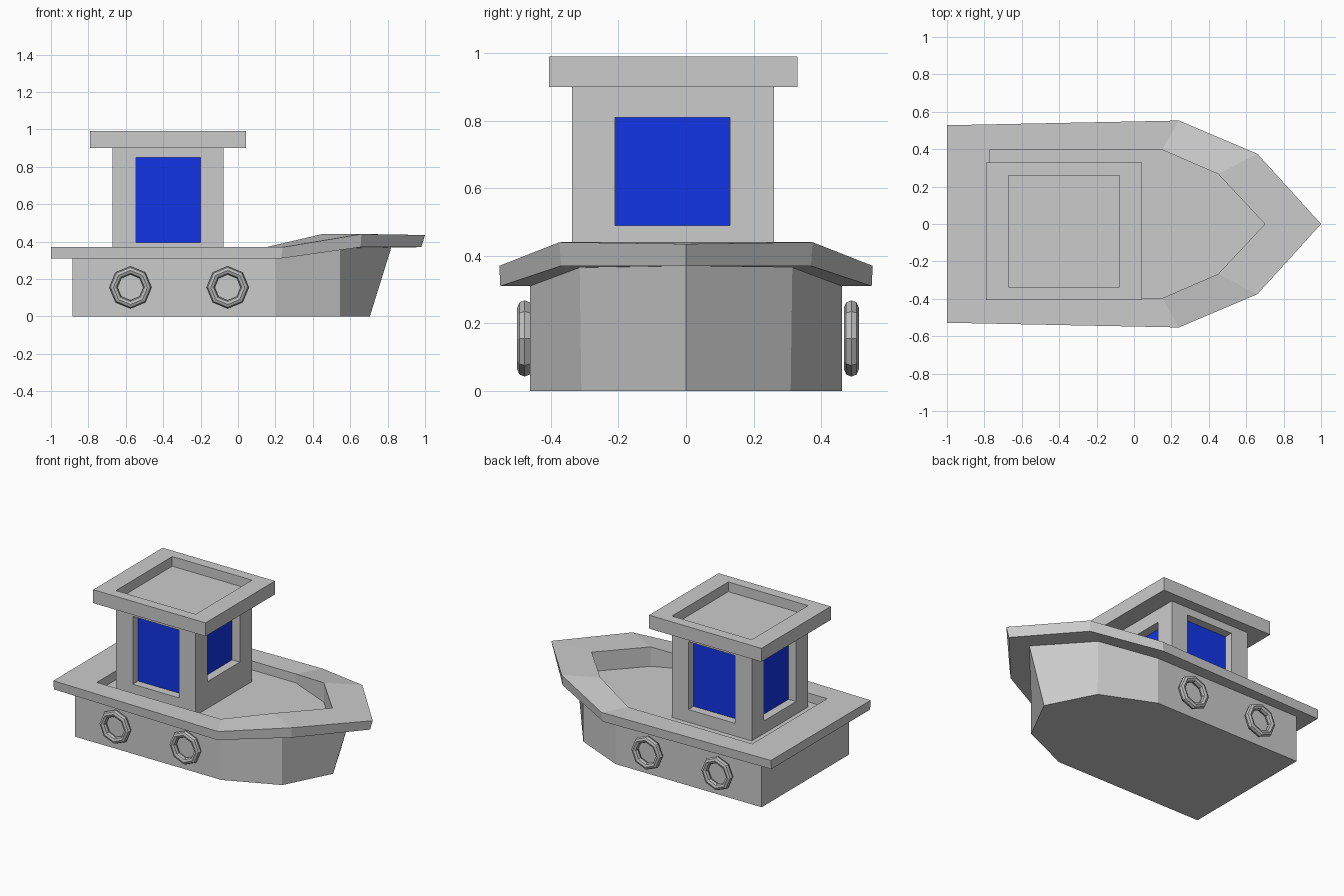
import bpy, bmesh
from math import pi
from mathutils import Vector

if "Cube" in bpy.data.objects:
    bpy.data.objects.remove(bpy.data.objects["Cube"])


def material(name, rgb):
    m = bpy.data.materials.new(name)
    m.diffuse_color = (*rgb, 1)
    m.use_nodes = True
    m.node_tree.nodes["Principled BSDF"].inputs["Base Color"].default_value = m.diffuse_color
    return m


blue = material("window_blue", (0.006, 0.035, 0.8))
grey = material("fender_grey", (0.5, 0.5, 0.5))


def box(name, lo, hi, mat=None):
    lo, hi = Vector(lo), Vector(hi)
    bm = bmesh.new()
    bmesh.ops.create_cube(bm, size=1)
    for v in bm.verts:
        v.co = (lo + hi) / 2 + v.co * (hi - lo)
    me = bpy.data.meshes.new(name)
    bm.to_mesh(me)
    bm.free()
    ob = bpy.data.objects.new(name, me)
    bpy.context.collection.objects.link(ob)
    if mat:
        me.materials.append(mat)
    return ob


def cut(target, name, lo, hi):
    cutter = box(name, lo, hi)
    cutter.hide_render = True
    cutter.display_type = 'WIRE'
    cutter.hide_set(True)
    mod = target.modifiers.new(name, 'BOOLEAN')
    mod.operation = 'DIFFERENCE'
    mod.solver = 'EXACT'
    mod.object = cutter


# Hull: half outlines (stern to bow tip), mirrored into rings and lofted
sections = [
    [(-.885, .462, 0), (.2, .462, 0), (.545, .31, 0), (.705, 0, 0)],            # keel
    [(-.885, .462, .31), (.2, .462, .31), (.545, .315, .365), (.82, 0, .37)],   # under rim
    [(-1, .523, .31), (.23, .55, .31), (.655, .37, .37), (.98, 0, .37)],        # rim lower edge
    [(-1, .528, .37), (.24, .553, .37), (.66, .375, .44), (1, 0, .435)],        # rim upper edge
    [(-.77, .397, .37), (.15, .397, .37), (.45, .267, .44), (.7, 0, .44)],      # rim inner edge
    [(-.77, .397, .31), (.15, .397, .31), (.45, .267, .31), (.7, 0, .31)],      # deck
]
bm = bmesh.new()
rings = []
for half in sections:
    pts = half + [(x, -y, z) for x, y, z in half[-2::-1]]
    rings.append([bm.verts.new(p) for p in pts])
for a, b in zip(rings, rings[1:]):
    for i in range(len(a)):
        j = (i + 1) % len(a)
        bm.faces.new((a[i], a[j], b[j], b[i]))
bm.faces.new(rings[0])
bm.faces.new(rings[-1])
bmesh.ops.recalc_face_normals(bm, faces=bm.faces)
me = bpy.data.meshes.new("hull")
bm.to_mesh(me)
bm.free()
bpy.context.collection.objects.link(bpy.data.objects.new("hull", me))

# Cabin and roof with a sunken top
X0, X1, Y0, Y1 = -.67, -.078, -.337, .26
cabin = box("cabin", (X0, Y0, .3), (X1, Y1, .905))
roof = box("roof", (-.79, -.406, .9), (.043, .33, .99))
cut(roof, "roof_recess_cutter", (X0, Y0, .925), (X1, Y1, 1.1))

# Windows: recessed opening plus pane on each of the four walls
D, T = .06, .004
windows = {
    "front": ((-.545, Y0, .395), (-.2, Y0, .85), 1, 1),
    "back": ((-.545, Y1, .395), (-.2, Y1, .85), 1, -1),
    "bow": ((X1, -.21, .49), (X1, .13, .81), 0, -1),
    "stern": ((X0, -.21, .395), (X0, .13, .85), 0, 1),
}
for side, (lo, hi, axis, inward) in windows.items():
    def slab(start, end):
        a, b = Vector(lo), Vector(hi)
        s, e = sorted((start * inward, end * inward))
        a[axis] += s
        b[axis] += e
        return a, b
    cut(cabin, side + "_window_cutter", *slab(-.05, D))
    box(side + "_window", *slab(D - T, D + T), blue)

# Ring fenders on both sides of the hull
for side, y in (("right", -.478), ("left", .49)):
    for i, x in enumerate((-.575, -.055)):
        bpy.ops.mesh.primitive_torus_add(
            major_segments=8, minor_segments=8, major_radius=.091, minor_radius=.022,
            location=(x, y, .155), rotation=(pi / 2, 0, 0))
        ob = bpy.context.object
        ob.name = f"fender_{side}_{i + 1}"
        ob.data.materials.append(grey)
